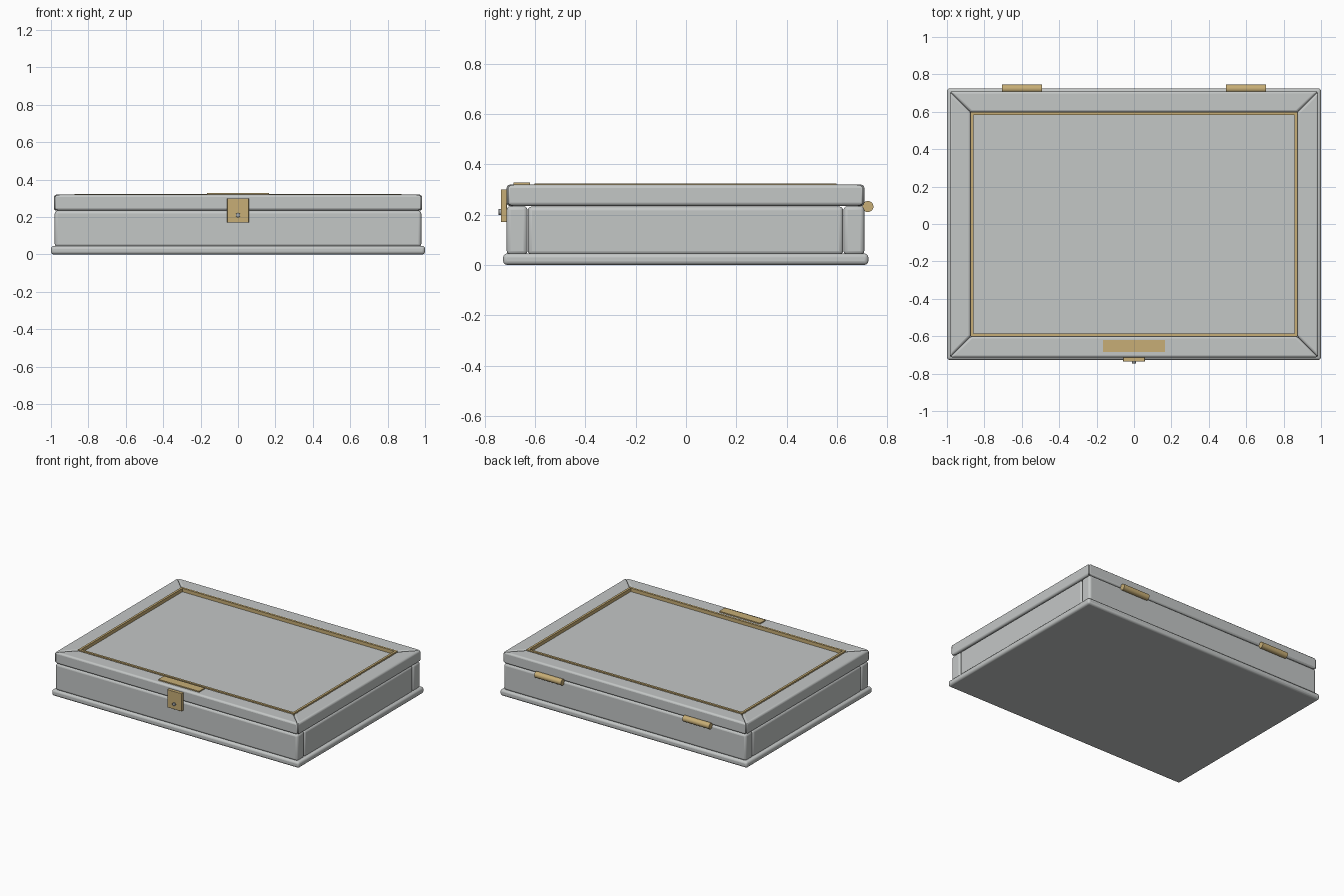
import bpy, bmesh, math
from mathutils import Vector

cube = bpy.data.objects.get("Cube")
if cube:
    bpy.data.objects.remove(cube, do_unlink=True)


def material(name, rgb):
    m = bpy.data.materials.new(name)
    m.use_nodes = True
    m.diffuse_color = (*rgb, 1)
    m.node_tree.nodes["Principled BSDF"].inputs["Base Color"].default_value = (*rgb, 1)
    return m


GREY = material("pale grey", (0.55, 0.57, 0.565))
GOLD = material("brass", (0.57, 0.42, 0.18))
STEEL = material("steel", (0.4, 0.42, 0.43))
CY = -0.002  # depth centre of the case


def finish(ob, mat, bevel=0, segments=3):
    ob.data.materials.append(mat)
    bpy.ops.object.select_all(action="DESELECT")
    ob.select_set(True)
    bpy.context.view_layer.objects.active = ob
    if bevel:
        mod = ob.modifiers.new("rounded edges", "BEVEL")
        mod.width, mod.segments = bevel, segments
        mod.limit_method = "ANGLE"
    bpy.ops.object.shade_smooth_by_angle(angle=math.radians(35))
    return ob


def prism(name, outline, z0, z1, mat, bevel=0):
    """Extrude a flat outline from z0 up to z1."""
    bm = bmesh.new()
    face = bm.faces.new([bm.verts.new((x, y, z0)) for x, y in outline])
    ext = bmesh.ops.extrude_face_region(bm, geom=[face])
    top = [v for v in ext["geom"] if isinstance(v, bmesh.types.BMVert)]
    bmesh.ops.translate(bm, verts=top, vec=Vector((0, 0, z1 - z0)))
    bmesh.ops.recalc_face_normals(bm, faces=bm.faces)
    me = bpy.data.meshes.new(name)
    bm.to_mesh(me)
    bm.free()
    ob = bpy.data.objects.new(name, me)
    bpy.context.collection.objects.link(ob)
    return finish(ob, mat, bevel)


def box(name, x0, x1, y0, y1, z0, z1, mat, bevel=0):
    return prism(name, [(x0, y0), (x1, y0), (x1, y1), (x0, y1)], z0, z1, mat, bevel)


def mitred_frame(name, ox, oy, width, z0, z1, mat, bevel=0):
    """Four bars meeting at 45 degree mitres."""
    ix, iy = ox - width, oy - width
    front = [(-ox, -oy), (ox, -oy), (ix, -iy), (-ix, -iy)]
    side = [(ox, -oy), (ox, oy), (ix, iy), (ix, -iy)]
    for label, pts, s in (("front", front, 1), ("back", front, -1),
                          ("left", side, 1), ("right", side, -1)):
        prism(f"{name}_{label}", [(x * s, y * s + CY) for x, y in pts], z0, z1, mat, bevel)


def cylinder(name, radius, depth, loc, rot, mat, bevel=0):
    bpy.ops.mesh.primitive_cylinder_add(vertices=24, radius=radius, depth=depth,
                                        location=loc, rotation=rot)
    ob = bpy.context.object
    ob.name = name
    return finish(ob, mat, bevel, 2)


# Base board
box("base_board", -1, 1, -0.727, 0.725, 0, 0.045, GREY, 0.015)

# Case walls: long front and back boards, short boards between them
for s, label in ((-1, "front"), (1, "back")):
    y0, y1 = sorted((s * 0.711 + CY, s * 0.628 + CY))
    box(f"{label}_wall", -0.98, 0.98, y0, y1, 0.04, 0.234, GREY, 0.016)
for s, label in ((1, "left"), (-1, "right")):
    x0, x1 = sorted((s * 0.98, s * 0.9))
    box(f"{label}_wall", x0, x1, -0.627 + CY, 0.627 + CY, 0.04, 0.232, GREY, 0.016)

# Lid: mitred frame, sunken panel and brass inlay
mitred_frame("lid_frame", 0.985, 0.711, 0.113, 0.234, 0.319, GREY, 0.013)
mitred_frame("lid_trim", 0.873, 0.6, 0.016, 0.27, 0.323, GOLD)
box("lid_panel", -0.86, 0.86, -0.587 + CY, 0.587 + CY, 0.265, 0.298, GREY)
box("name_plate", -0.165, 0.165, -0.685, -0.62, 0.319, 0.327, GOLD)

# Front clasp with its stud
box("clasp", -0.058, 0.058, -0.736, -0.712, 0.17, 0.3, GOLD, 0.002)
cylinder("clasp_stud", 0.012, 0.02, (0, -0.735, 0.21), (math.pi / 2, 0, 0), STEEL, 0.002)

# Back hinges
for s, label in ((1, "left"), (-1, "right")):
    cylinder(f"{label}_hinge", 0.022, 0.216, (s * 0.599, 0.723, 0.232),
             (0, math.pi / 2, 0), GOLD)
